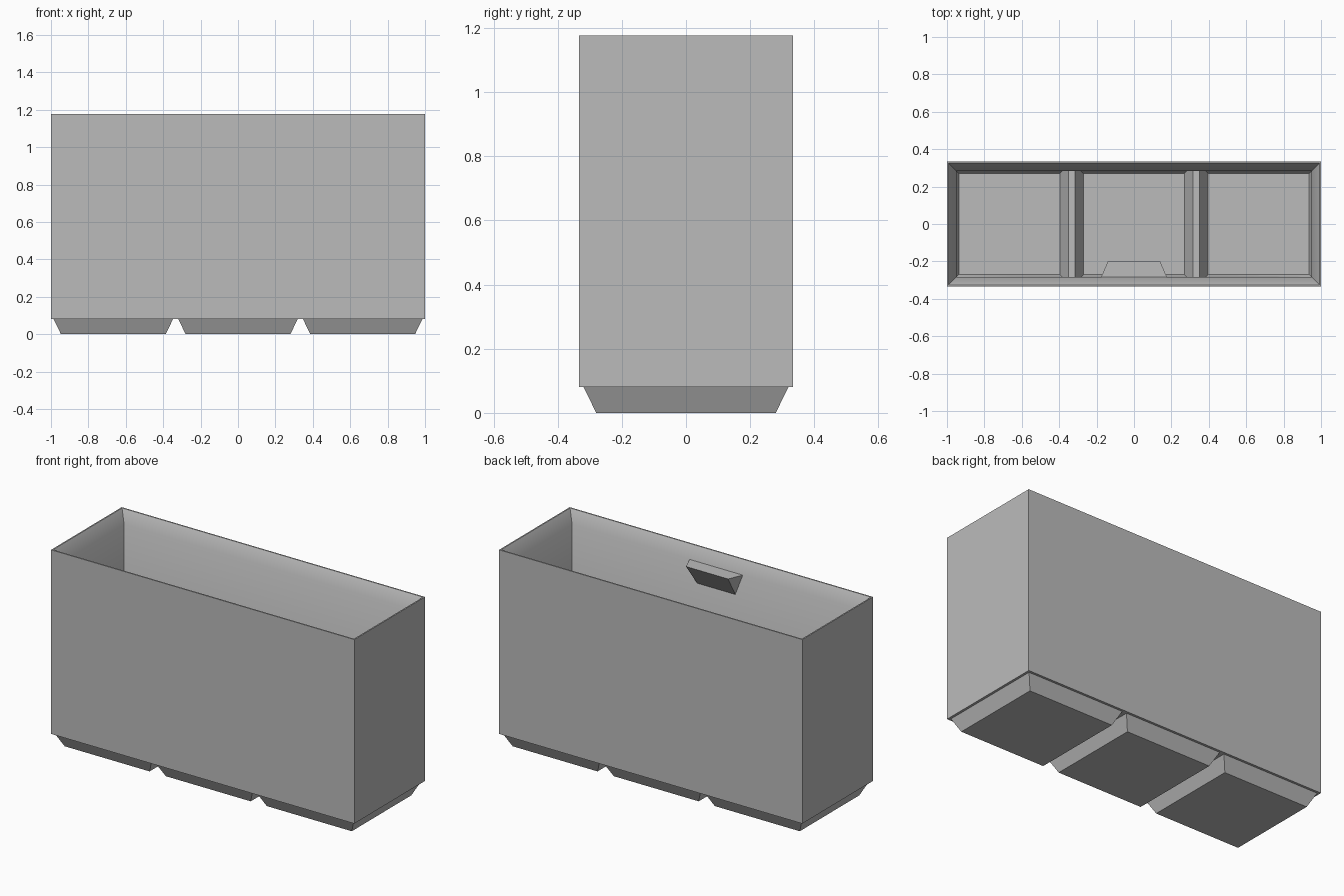
import bpy
import bmesh
import math

if "Cube" in bpy.data.objects:
    bpy.data.objects.remove(bpy.data.objects["Cube"], do_unlink=True)

# One plain grey plastic
grey = bpy.data.materials.new("grey plastic")
grey.use_nodes = True
colour = (0.5, 0.5, 0.5, 1)
grey.diffuse_color = colour
grey.node_tree.nodes["Principled BSDF"].inputs["Base Color"].default_value = colour

HALF_X, HALF_Y, HEIGHT = 1.0, 0.333, 1.177
FOOT_TOP, PITCH = 0.08, 2 / 3
WALL_X, WALL_Y = 0.95, 0.284      # inner wall faces
LIP_Z = HEIGHT - 0.072            # bottom of the sloped lip
FLOOR, RIDGE = 0.016, 0.11        # pocket floor and ridge top


def stack(name, rings, centre=0.0):
    """Closed solid from rectangles (half_x, half_y, z), bottom to top."""
    bm = bmesh.new()
    loops = []
    for hx, hy, z in rings:
        corners = ((-hx, -hy), (hx, -hy), (hx, hy), (-hx, hy))
        loops.append([bm.verts.new((centre + x, y, z)) for x, y in corners])
    for low, high in zip(loops, loops[1:]):
        for i in range(4):
            j = (i + 1) % 4
            bm.faces.new((low[i], low[j], high[j], high[i]))
    bm.faces.new(loops[0][::-1])
    bm.faces.new(loops[-1])
    return finish(name, bm)


def finish(name, bm):
    bmesh.ops.recalc_face_normals(bm, faces=bm.faces)
    mesh = bpy.data.meshes.new(name)
    bm.to_mesh(mesh)
    bm.free()
    mesh.materials.append(grey)
    obj = bpy.data.objects.new(name, mesh)
    bpy.context.collection.objects.link(obj)
    return obj


def combine(target, other, operation):
    """Apply a boolean and discard the second solid."""
    mod = target.modifiers.new(operation.lower(), "BOOLEAN")
    mod.operation, mod.object, mod.solver = operation, other, "EXACT"
    bpy.context.view_layer.objects.active = target
    bpy.ops.object.modifier_apply(modifier=mod.name)
    bpy.data.objects.remove(other, do_unlink=True)


# Outer box with three tapered feet
bin_body = stack("bin_body", [(HALF_X, HALF_Y, FOOT_TOP), (HALF_X, HALF_Y, HEIGHT)])
centres = [i * PITCH for i in (-1, 0, 1)]
for c in centres:
    foot = stack("foot", [(0.28, 0.28, 0), (0.319, 0.319, FOOT_TOP),
                          (0.319, 0.319, FOOT_TOP + 0.01)], c)
    combine(bin_body, foot, "UNION")

# Main cavity, flaring out at the stacking lip
cavity = stack("cavity", [(WALL_X, WALL_Y, RIDGE), (WALL_X, WALL_Y, LIP_Z),
                          (HALF_X - 0.008, HALF_Y - 0.008, HEIGHT),
                          (HALF_X - 0.008, HALF_Y - 0.008, HEIGHT + 0.1)])
combine(bin_body, cavity, "DIFFERENCE")

# Hollow pockets inside the feet, trimmed to the wall faces
for c in centres:
    pocket = stack("pocket", [(0.27, 0.27, FLOOR), (0.316, 0.316, RIDGE),
                              (0.316, 0.316, RIDGE + 0.05)], c)
    trim = stack("trim", [(WALL_X, WALL_Y, -1), (WALL_X, WALL_Y, 1)])
    combine(pocket, trim, "INTERSECT")
    combine(bin_body, pocket, "DIFFERENCE")

# Tapered label tab on the inside of the front wall
bm = bmesh.new()
back = -WALL_Y - 0.001
points = [(0.176, back, LIP_Z), (0.139, -0.198, LIP_Z), (0.126, back, 0.975)]
right = [bm.verts.new((-x, y, z)) for x, y, z in points]
left = [bm.verts.new(p) for p in points]
bm.faces.new(right)
bm.faces.new(left[::-1])
for i in range(3):
    j = (i + 1) % 3
    bm.faces.new((right[i], right[j], left[j], left[i]))
label_tab = finish("label_tab", bm)

# Soft lip inside, crisp edges elsewhere
bpy.ops.object.select_all(action="DESELECT")
bin_body.select_set(True)
bpy.context.view_layer.objects.active = bin_body
bpy.ops.object.shade_smooth_by_angle(angle=math.radians(35))
